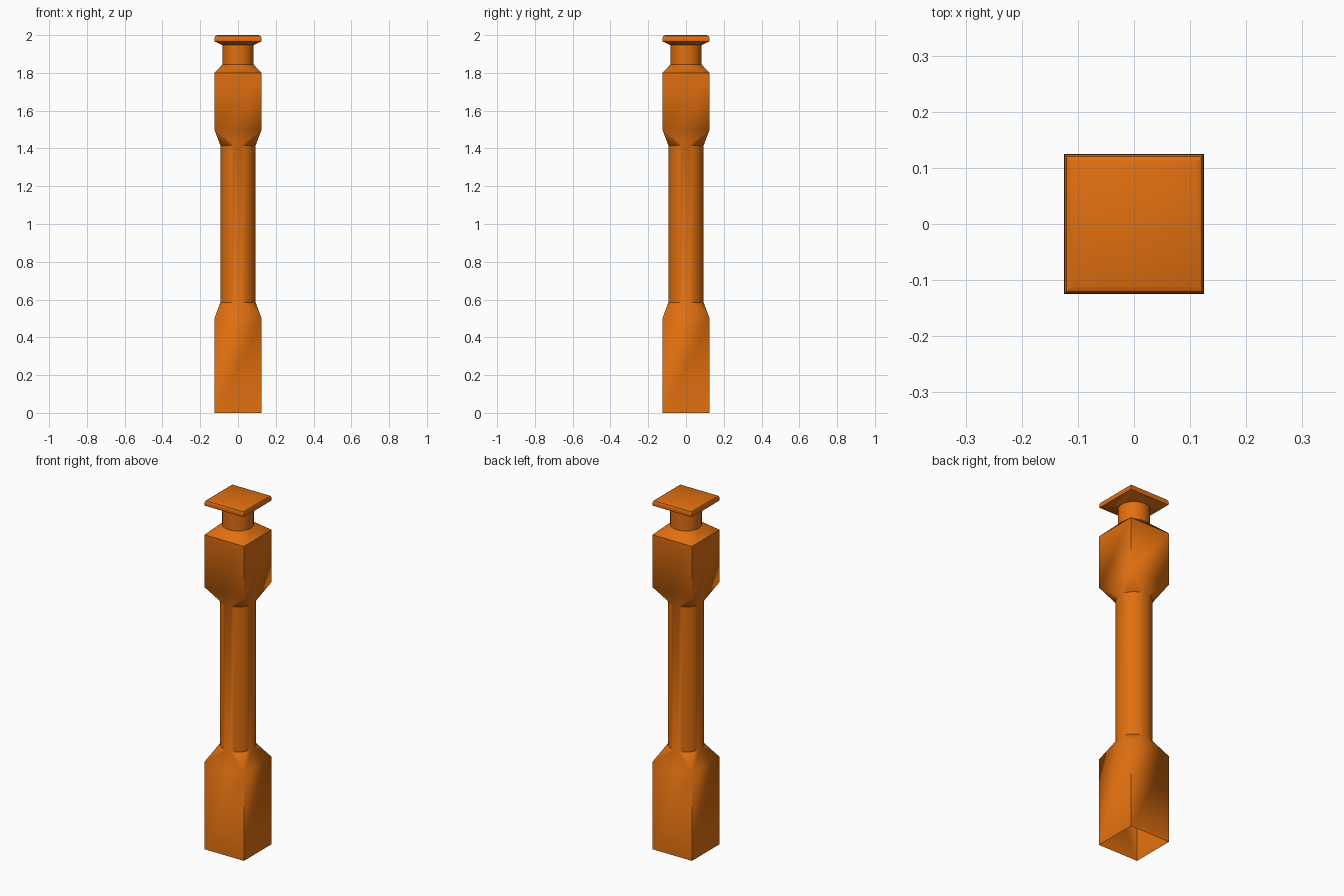
import bpy, bmesh
from math import cos, sin, pi, radians

if "Cube" in bpy.data.objects:
    bpy.data.objects.remove(bpy.data.objects["Cube"])

N = 32  # sides of the turned sections

# profile from bottom to top: (kind, half width or radius, height)
PROFILE = [
    ("square", 0.125, 0.0), ("square", 0.125, 0.50),      # base block
    ("round", 0.093, 0.585), ("round", 0.093, 1.415),     # shaft
    ("square", 0.125, 1.50), ("square", 0.125, 1.80),     # upper block
    ("round", 0.082, 1.845), ("round", 0.082, 1.947),     # neck
    ("square", 0.123, 1.966), ("square", 0.125, 1.972),   # cap
    ("square", 0.124, 1.986), ("square", 0.120, 1.995),
    ("square", 0.110, 2.0),
]


def ring(bm, kind, r, z):
    if kind == "square":
        return [bm.verts.new((x * r, y * r, z))
                for x, y in ((1, 1), (-1, 1), (-1, -1), (1, -1))]
    return [bm.verts.new((r * cos(2 * pi * i / N), r * sin(2 * pi * i / N), z))
            for i in range(N)]


def bridge(bm, a, b):
    if len(a) == len(b):
        n = len(a)
        for i in range(n):
            j = (i + 1) % n
            bm.faces.new((a[i], a[j], b[j], b[i]))
        return
    # square to round: a fan at each corner, a flat triangle on each side
    sq, ci = (a, b) if len(a) == 4 else (b, a)
    q = N // 4
    for k in range(4):
        for i in range(k * q, (k + 1) * q):
            bm.faces.new((sq[k], ci[(i + 1) % N], ci[i]))
        bm.faces.new((sq[k], sq[(k + 1) % 4], ci[(k + 1) * q % N]))


bm = bmesh.new()
rings = [ring(bm, *p) for p in PROFILE]
for lower, upper in zip(rings, rings[1:]):
    bridge(bm, lower, upper)
bm.faces.new(rings[-1])  # top of the cap; the underside stays open
bmesh.ops.recalc_face_normals(bm, faces=bm.faces)

mesh = bpy.data.meshes.new("newel_post")
bm.to_mesh(mesh)
bm.free()
post = bpy.data.objects.new("newel_post", mesh)
bpy.context.collection.objects.link(post)

# orange wood
wood = bpy.data.materials.new("orange_wood")
wood.diffuse_color = (0.75, 0.16, 0.005, 1)
wood.use_nodes = True
wood.node_tree.nodes["Principled BSDF"].inputs["Base Color"].default_value = wood.diffuse_color
mesh.materials.append(wood)

bpy.context.view_layer.objects.active = post
post.select_set(True)
bpy.ops.object.shade_smooth_by_angle(angle=radians(30))
